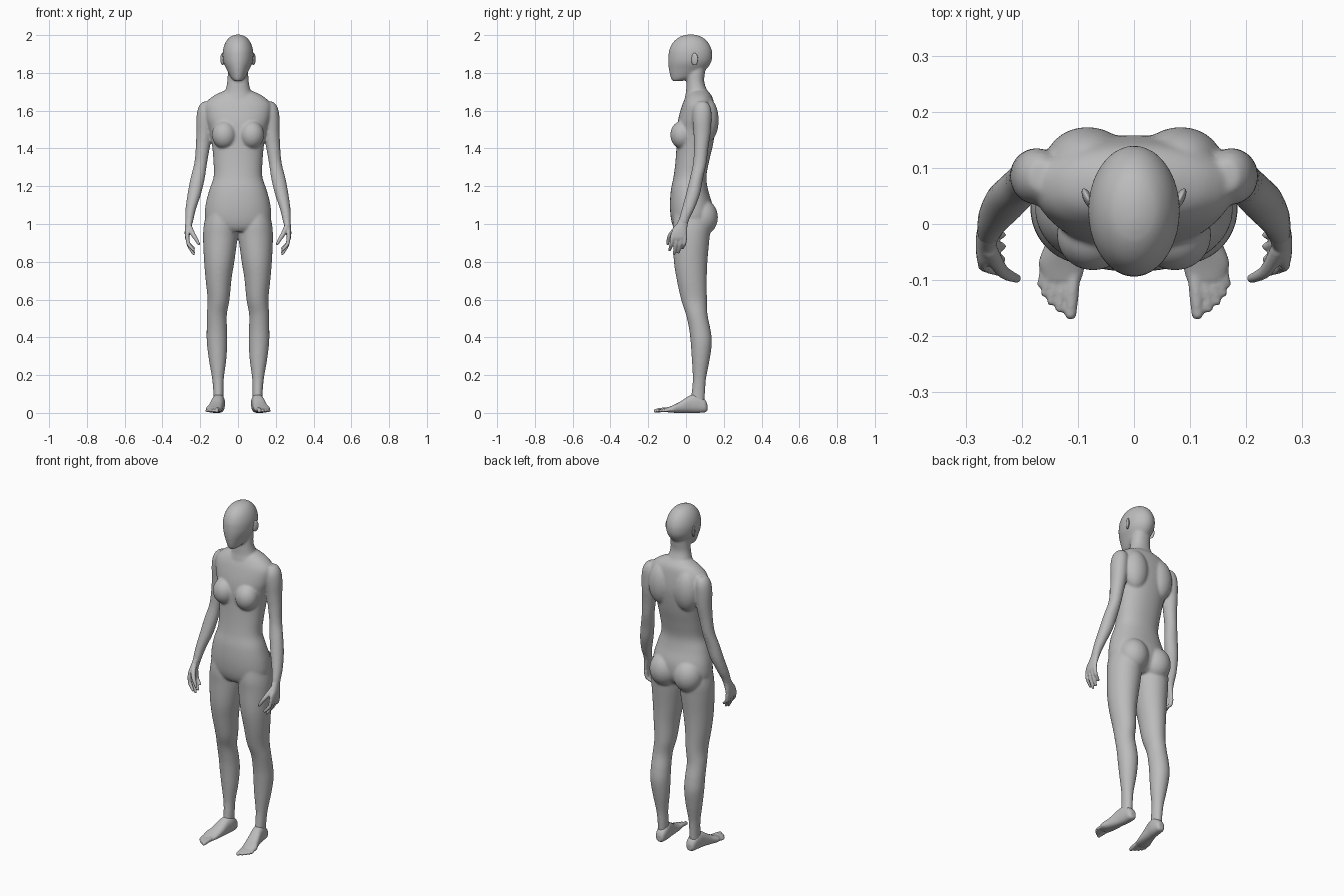
import bpy, bmesh, math
from mathutils import Vector, Matrix

skin = bpy.data.materials.new("plain grey")
skin.diffuse_color = (0.5, 0.5, 0.5, 1)


def spline(rows, steps=5):
    """Catmull-Rom through rows of numbers."""
    out = []
    for i in range(len(rows) - 1):
        p = [rows[max(i - 1, 0)], rows[i], rows[i + 1], rows[min(i + 2, len(rows) - 1)]]
        for s in range(steps):
            t = s / steps
            out.append([0.5 * (2*b + (c - a)*t + (2*a - 5*b + 4*c - d)*t*t + (3*b - a - 3*c + d)*t**3)
                        for a, b, c, d in zip(*p)])
    return out + [list(rows[-1])]


def skin_rings(bm, rings):
    """Bridge rings of points into a closed tube."""
    vs = [[bm.verts.new(p) for p in r] for r in rings]
    n = len(vs[0])
    faces = [bm.faces.new((a[i], a[(i+1) % n], b[(i+1) % n], b[i]))
             for a, b in zip(vs, vs[1:]) for i in range(n)]
    faces += [bm.faces.new(vs[0][::-1]), bm.faces.new(vs[-1])]
    bmesh.ops.recalc_face_normals(bm, faces=faces)


def loft(bm, rows, side=1, along_y=False, power=2.2, n=40):
    """Rows: station, centre x, half width, low, high (low/high in y, or in z when along_y)."""
    rings = []
    for s, cx, hw, lo, hi in spline(rows):
        ring = []
        for k in range(n):
            c, d = math.cos(2*math.pi*k/n), math.sin(2*math.pi*k/n)
            x = side * (cx + hw * math.copysign(abs(c)**(2/power), c))
            o = (lo + hi)/2 + (hi - lo)/2 * math.copysign(abs(d)**(2/power), d)
            ring.append((x, s, o) if along_y else (x, o, s))
        rings.append(ring)
    skin_rings(bm, rings)


def ball(bm, c, r, side=1, turn=0):
    m = (Matrix.Translation((c[0]*side, c[1], c[2])) @ Matrix.Rotation(turn*side, 4, 'Z')
         @ Matrix.Diagonal((*r, 1)))
    bmesh.ops.create_uvsphere(bm, u_segments=32, v_segments=20, radius=1, matrix=m)


def digit(bm, pts, side):
    """Rounded finger or toe through rows of x, y, z, radius."""
    path = [(Vector((p[0]*side, p[1], p[2])), p[3]) for p in spline(pts, 4)]
    rings = []
    for i, (p, r) in enumerate(path):
        t = (path[min(i+1, len(path)-1)][0] - path[max(i-1, 0)][0]).normalized()
        u = t.cross(Vector((1, 0.2, 0))).normalized()
        w = t.cross(u)
        rings.append([p + r*(u*math.cos(a) + w*math.sin(a))
                      for a in [2*math.pi*k/12 for k in range(12)]])
    skin_rings(bm, rings)
    bmesh.ops.create_uvsphere(bm, u_segments=12, v_segments=8, radius=path[-1][1],
                              matrix=Matrix.Translation(path[-1][0]))


def finish(bm, name, voxel=0, smooth=0):
    me = bpy.data.meshes.new(name)
    bm.to_mesh(me)
    bm.free()
    me.materials.append(skin)
    me.shade_smooth()
    ob = bpy.data.objects.new(name, me)
    bpy.context.collection.objects.link(ob)
    if voxel:
        m = ob.modifiers.new("fuse", 'REMESH')
        m.mode, m.voxel_size, m.use_smooth_shade = 'VOXEL', voxel, True
        m = ob.modifiers.new("soften", 'SMOOTH')
        m.factor, m.iterations = 0.5, smooth


body = bmesh.new()
# torso
loft(body, [(1.705, 0, .075, .02, .115), (1.675, 0, .135, .0, .138), (1.63, 0, .175, -.02, .15),
            (1.56, 0, .17, -.04, .158), (1.5, 0, .152, -.048, .155), (1.42, 0, .138, -.05, .143),
            (1.33, 0, .13, -.056, .122), (1.25, 0, .129, -.066, .108), (1.18, 0, .152, -.08, .117),
            (1.10, 0, .172, -.085, .14), (1.03, 0, .175, -.08, .14), (.985, 0, .15, -.068, .12),
            (.96, 0, .09, -.05, .09)])
# neck
loft(body, [(1.87, 0, .05, .02, .11), (1.80, 0, .054, .005, .1), (1.75, 0, .057, .003, .097),
            (1.70, 0, .07, 0, .116), (1.67, 0, .09, -.006, .135), (1.63, 0, .11, -.01, .145)])
# head
loft(body, [(2.003, 0, .012, .005, .045), (1.99, 0, .043, -.035, .085), (1.96, 0, .067, -.07, .118),
            (1.92, 0, .08, -.089, .137), (1.88, 0, .081, -.094, .139), (1.85, 0, .075, -.094, .13),
            (1.82, 0, .061, -.091, .108), (1.79, 0, .046, -.085, .07), (1.77, 0, .034, -.079, .03),
            (1.757, 0, .02, -.072, -.02)], power=2)
for s in (1, -1):
    # leg
    loft(body, [(1.08, .095, .065, -.06, .11), (1.0, .093, .087, -.07, .13), (.93, .094, .091, -.068, .125),
                (.81, .099, .081, -.065, .114), (.71, .103, .069, -.05, .11), (.60, .103, .058, -.026, .111),
                (.52, .112, .053, 0, .114), (.44, .112, .054, .017, .13), (.37, .111, .054, .025, .137),
                (.28, .108, .046, .031, .125), (.18, .106, .031, .036, .106), (.11, .104, .027, .03, .101),
                (.06, .104, .026, .025, .098)], s, power=2)
    # arm
    loft(body, [(1.648, .166, .02, .06, .11), (1.63, .168, .035, .046, .125), (1.60, .172, .043, .036, .134),
                (1.55, .175, .046, .035, .135), (1.48, .179, .042, .04, .13), (1.40, .187, .037, .042, .118),
                (1.32, .198, .034, .037, .108), (1.24, .214, .038, .02, .09), (1.16, .231, .036, 0, .075),
                (1.08, .250, .028, -.022, .045), (1.03, .257, .023, -.036, .02), (1.0, .260, .020, -.042, .01)],
         s, power=2)
    # breast, shoulder blade, buttock
    ball(body, (.073, -.02, 1.472), (.065, .063, .074), s)
    ball(body, (.083, .11, 1.55), (.075, .063, .12), s)
    ball(body, (.078, .088, 1.035), (.083, .081, .095), s)
finish(body, "body", .006, 10)

for s, tag in ((1, "left"), (-1, "right")):
    # hand: palm, four fingers, thumb
    hand = bmesh.new()
    loft(hand, [(1.03, .257, .019, -.034, .016), (.99, .262, .018, -.055, .008), (.96, .267, .015, -.076, .006),
                (.93, .269, .012, -.083, .004), (.915, .267, .009, -.08, 0)], s)
    for y, tip in ((-.073, .862), (-.049, .842), (-.026, .85), (-.005, .872)):
        digit(hand, [(.268, y, .935, .011), (.264, y - .003, .9, .0105),
                     (.252, y - .008, (.9 + tip)/2, .0095), (.235, y - .014, tip, .0075)], s)
    digit(hand, [(.258, -.045, .985, .015), (.238, -.08, .945, .0125),
                 (.222, -.092, .92, .0105), (.208, -.097, .895, .008)], s)
    finish(hand, tag + "_hand", .004, 4)

    # foot: sole and instep, five toes
    foot = bmesh.new()
    loft(foot, [(.113, .099, .014, .012, .045), (.10, .1, .027, .003, .07), (.06, .102, .033, 0, .098),
                (.02, .108, .034, 0, .092), (-.03, .118, .038, .0, .06), (-.07, .128, .042, .001, .04),
                (-.1, .127, .033, .004, .028)], s, along_y=True, power=2.4)
    for x, y, tx, ty, r in ((.108, -.09, .113, -.16, .013), (.124, -.09, .133, -.15, .0095),
                            (.136, -.085, .148, -.138, .009), (.147, -.08, .159, -.123, .009),
                            (.156, -.07, .166, -.107, .0085)):
        digit(foot, [(x, y, .018, r), ((x + tx)/2, (y + ty)/2, .016, r*.95), (tx, ty, .011, r*.85)], s)
    finish(foot, tag + "_foot", .004, 4)

    # ear
    ear = bmesh.new()
    ball(ear, (.082, .045, 1.873), (.008, .02, .032), s, -.45)
    finish(ear, tag + "_ear")
